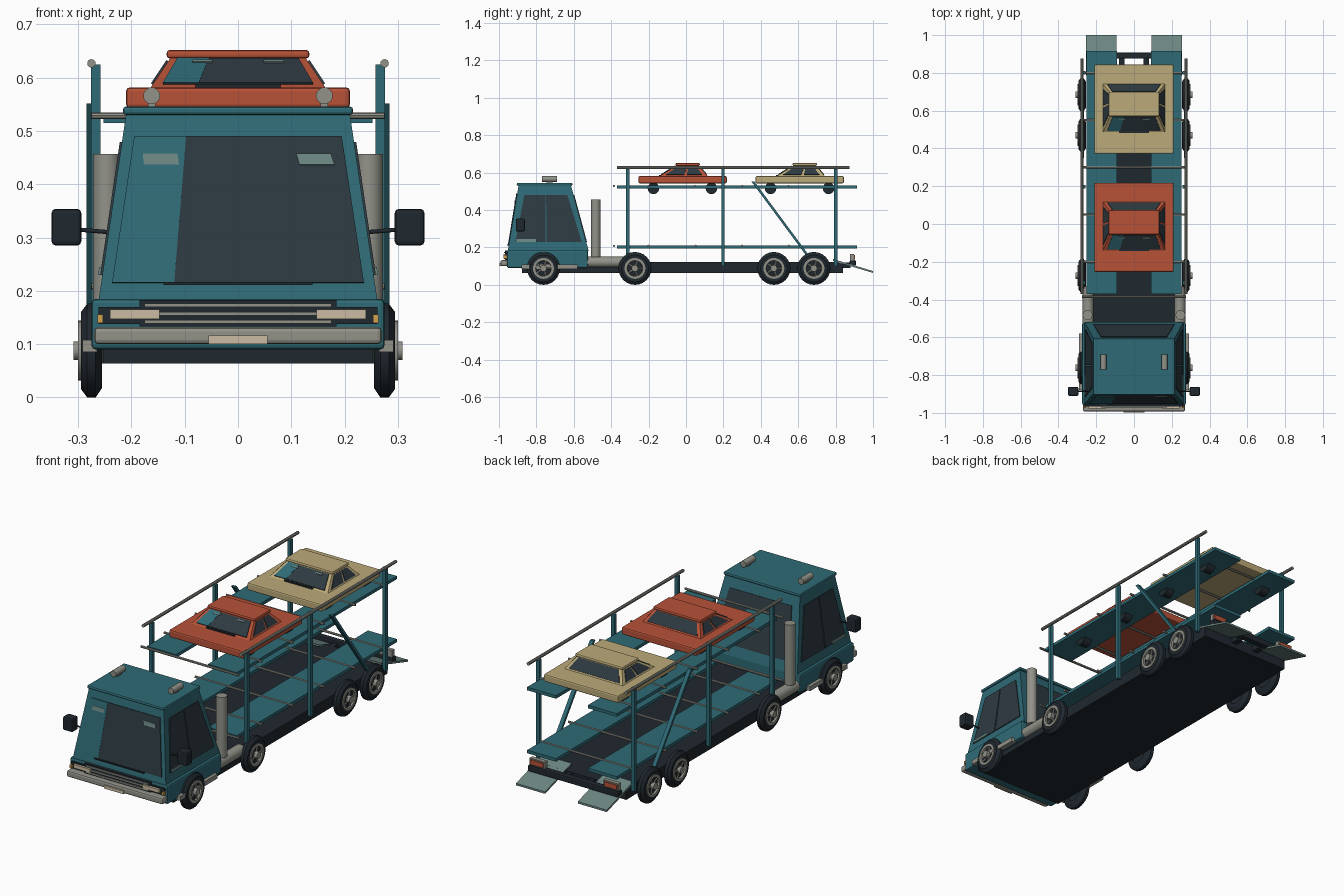
import bpy, bmesh, math
from mathutils import Vector

if "Cube" in bpy.data.objects:
    bpy.data.objects.remove(bpy.data.objects["Cube"], do_unlink=True)


def material(name, r, g, b):
    m = bpy.data.materials.new(name)
    m.use_nodes = True
    m.diffuse_color = (r, g, b, 1)
    m.node_tree.nodes["Principled BSDF"].inputs["Base Color"].default_value = (r, g, b, 1)
    return m


TEAL = material("teal paint", .028, .145, .18)
GLASS = material("dark glass", .026, .042, .052)
RUBBER = material("black rubber", .014, .021, .028)
GREY = material("warm grey metal", .29, .29, .255)
STEEL = material("pale steel", .15, .24, .23)
CREAM = material("cream lamp", .6, .5, .36)
RED = material("red paint", .48, .085, .04)
TAN = material("tan paint", .5, .4, .19)
AMBER = material("amber lamp", .65, .36, .08)


def finish(name, bm, mat, mirror=False, bevel=0, smooth=False):
    bmesh.ops.recalc_face_normals(bm, faces=bm.faces)
    me = bpy.data.meshes.new(name)
    bm.to_mesh(me)
    bm.free()
    me.materials.append(mat)
    ob = bpy.data.objects.new(name, me)
    bpy.context.collection.objects.link(ob)
    if bevel:
        mod = ob.modifiers.new("bevel", "BEVEL")
        mod.width, mod.segments = bevel, 2
    if mirror:
        ob.modifiers.new("mirror", "MIRROR")
    if smooth:
        bpy.ops.object.select_all(action="DESELECT")
        ob.select_set(True)
        bpy.context.view_layer.objects.active = ob
        bpy.ops.object.shade_smooth_by_angle(angle=math.radians(35))
    return ob


def prism(name, mat, low, high, **kw):
    """Solid between two matching loops of points."""
    bm = bmesh.new()
    a = [bm.verts.new(p) for p in low]
    b = [bm.verts.new(p) for p in high]
    bm.faces.new(a)
    bm.faces.new(b)
    for i in range(len(a)):
        j = (i + 1) % len(a)
        bm.faces.new((a[i], a[j], b[j], b[i]))
    return finish(name, bm, mat, **kw)


def box(name, mat, xs, ys, zs, **kw):
    loop = [(xs[0], ys[0]), (xs[1], ys[0]), (xs[1], ys[1]), (xs[0], ys[1])]
    return prism(name, mat, [p + (zs[0],) for p in loop], [p + (zs[1],) for p in loop], **kw)


def rod(name, mat, p, q, r, sides=12, **kw):
    p, q = Vector(p), Vector(q)
    d = (q - p).normalized()
    u = d.orthogonal().normalized()
    v = d.cross(u)
    ring = [r * (u * math.cos(t) + v * math.sin(t))
            for t in (math.tau * i / sides for i in range(sides))]
    return prism(name, mat, [p + o for o in ring], [q + o for o in ring], smooth=True, **kw)


def lathe(name, mat, profile, y, z, sides=24):
    """Spin a closed (x, radius) profile about the axle, on both sides."""
    bm = bmesh.new()
    rings = []
    for i in range(sides):
        t = math.tau * i / sides
        rings.append([bm.verts.new((x, y + r * math.cos(t), z + r * math.sin(t))) for x, r in profile])
    n = len(profile)
    for i in range(sides):
        a, b = rings[i], rings[(i + 1) % sides]
        for k in range(n):
            bm.faces.new((a[k], a[(k + 1) % n], b[(k + 1) % n], b[k]))
    return finish(name, bm, mat, mirror=True, smooth=True)


class Cabin:
    """Tapered cabin; each level is (half width, front y, rear y, z)."""

    def __init__(self, name, mat, low, high):
        self.name, self.levels = name, (low, high)
        loops = [[(-h, a, z), (h, a, z), (h, b, z), (-h, b, z)] for h, a, b, z in self.levels]
        prism(name, mat, *loops)

    def point(self, side, u, v):
        h, a, b, z = (p + (q - p) * v for p, q in zip(*self.levels))
        if side == "front":
            return Vector((h * (2 * u - 1), a, z))
        if side == "rear":
            return Vector((h * (1 - 2 * u), b, z))
        return Vector((h, a + (b - a) * u, z))

    def plate(self, part, mat, side, uv, depth=.004, **kw):
        pts = [self.point(side, u, v) for u, v in uv]
        n = (pts[1] - pts[0]).cross(pts[-1] - pts[0]).normalized()
        prism(self.name + "_" + part, mat, [p - n * .002 for p in pts],
              [p + n * depth for p in pts], **kw)


def quad(u0, u1, v0, v1, t0=None, t1=None):
    return [(u0, v0), (u1, v0), (u1 if t1 is None else t1, v1), (u0 if t0 is None else t0, v1)]


# Cab shell, roof and windows
box("cab_lower_body", TEAL, (-.275, .275), (-.957, -.524), (.09, .185), bevel=.008)
cab = Cabin("cab", TEAL, (.262, -.953, -.52, .18), (.21, -.895, -.615, .532))
box("cab_roof", TEAL, (-.216, .216), (-.905, -.607), (.53, .546), bevel=.006)
cab.plate("windscreen", GLASS, "front", quad(.04, .96, .1, .88, .05, .95))
cab.plate("windscreen_glare", TEAL, "front", quad(.04, .267, .1, .88, .05, .275), .005)
for u in (.096, .747):
    cab.plate("sun_visor", STEEL, "front", [(u + .01, .727), (u + .157, .727), (u + .147, .785), (u, .785)][:4], .007)
cab.plate("front_side_window", GLASS, "side", quad(.08, .47, .14, .85, .13, .5), mirror=True)
cab.plate("rear_side_window", GLASS, "side", quad(.485, .94, .14, .85, .515, .89), mirror=True)
cab.plate("door_handle", STEEL, "side", quad(.09, .35, .14, .18), .008, mirror=True)
cab.plate("rear_window", GLASS, "rear", quad(.08, .92, .14, .85, .1, .9))
box("wiper", RUBBER, (-.14, .14), (-.957, -.945), (.211, .217))

# Cab fittings
rod("roof_lamp", GREY, (.162, -.77, .566), (.162, -.69, .566), .016, mirror=True)
box("roof_lamp_foot", GREY, (.155, .169), (-.745, -.715), (.543, .56), mirror=True)
box("side_mirror", RUBBER, (.294, .35), (-.91, -.862), (.285, .354), bevel=.008, mirror=True)
rod("mirror_arm", RUBBER, (.24, -.885, .31), (.3, -.885, .315), .004, mirror=True)
box("side_step", GREY, (.265, .292), (-.88, -.58), (.085, .108), mirror=True)

# Front end: grille, lamps and bumper
box("lamp_surround", RUBBER, (-.262, .262), (-.965, -.95), (.138, .17))
box("grille", RUBBER, (-.185, .185), (-.967, -.95), (.133, .183))
for z in (.142, .157, .173):
    box("grille_bar", GREY, (-.175, .175), (-.972, -.96), (z - .003, z + .003))
box("headlamp", CREAM, (.147, .24), (-.977, -.955), (.147, .165), mirror=True)
box("indicator", AMBER, (.253, .264), (-.975, -.95), (.14, .156), mirror=True)
box("front_bumper", GREY, (-.27, .27), (-.992, -.945), (.1, .132), bevel=.008)
box("number_plate", CREAM, (-.055, .055), (-.997, -.99), (.1, .116))

# Chassis, tanks and exhaust stacks
box("chassis", RUBBER, (-.252, .252), (-.877, .84), (.064, .122))
rod("fuel_tank", GREY, (.243, -.53, .122), (.243, -.33, .122), .029, sides=16, mirror=True)
rod("exhaust_stack", GREY, (.246, -.482, .15), (.246, -.482, .457), .026, sides=16, mirror=True)

# Road wheels
tyre = [(.255, .05), (.255, .07), (.267, .088), (.283, .088), (.295, .072), (.295, .052)]
rim = [(.285, .04), (.285, .056), (.3, .056), (.3, .042)]
for y in (-.762, -.273, .47, .684):
    lathe("tyre", RUBBER, tyre, y, .088)
    lathe("wheel_rim", GREY, rim, y, .088)
    rod("wheel_disc", RUBBER, (.26, y, .088), (.29, y, .088), .053, sides=24, mirror=True)
    rod("wheel_hub", GREY, (.28, y, .088), (.309, y, .088), .018, mirror=True)
    for k in range(5):
        a = math.tau * k / 5
        c, s = math.cos(a), math.sin(a)
        rod("wheel_spoke", GREY, (.291, y + .015 * c, .088 + .015 * s),
            (.291, y + .045 * c, .088 + .045 * s), .005, sides=6, mirror=True)

# Two decks of paired tracks with crossbars
for level, z in (("lower", .195), ("upper", .515)):
    box(level + "_deck_track", TEAL, (.09, .252), (-.37, .915), (z, z + .016), mirror=True)
    for y in (-.385, -.2, .05, .3, .55, .8):
        rod(level + "_deck_crossbar", GREY, (-.275, y, z + .014), (.275, y, z + .014), .006, sides=8)

# Posts, braces and guard rails
for y in (-.312, .198, .8):
    box("deck_post", TEAL, (.258, .276), (y - .009, y + .009), (.1, .625), mirror=True)
brace = [(.264, .35, .552), (.284, .35, .552), (.284, .366, .552), (.264, .366, .552)]
prism("diagonal_brace", TEAL, brace, [(x, y + .305, .14) for x, y, z in brace], mirror=True)
rod("guard_rail", GREY, (.275, -.37, .627), (.275, .875, .627), .008, sides=10, mirror=True)

# Rear ramps, bumper and tail lamps
ramp = [(.092, .786, .128), (.255, .786, .128), (.255, 1, .064), (.092, 1, .064)]
prism("loading_ramp", STEEL, ramp, [(x, y, z + .01) for x, y, z in ramp], mirror=True)
box("rear_bumper", RUBBER, (-.255, .255), (.875, .908), (.1, .132), bevel=.006)
box("rear_bumper_bracket", RUBBER, (.05, .08), (.82, .88), (.09, .12), mirror=True)
box("tail_lamp_housing", GREY, (.165, .25), (.878, .898), (.13, .166), mirror=True)
box("tail_lamp", RED, (.172, .243), (.895, .904), (.136, .16), mirror=True)


# Cars carried on the upper deck
def car(label, paint, cy):
    box(label + "_body", paint, (-.21, .21), (cy - .236, cy + .236), (.543, .582), bevel=.007)
    cabin = Cabin(label + "_cabin", paint, (.165, cy - .125, cy + .135, .58), (.125, cy - .03, cy + .085, .64))
    box(label + "_roof", paint, (-.134, .134), (cy - .038, cy + .092), (.636, .652), bevel=.006)
    cabin.plate("windscreen", GLASS, "front", quad(.06, .94, .12, .9))
    cabin.plate("windscreen_glare", TEAL, "front", quad(.06, .27, .12, .9, .06, .29), .005)
    for u in (.18, .68):
        cabin.plate("sun_visor", STEEL, "front", quad(u, u + .14, .74, .8), .007)
    cabin.plate("rear_window", GLASS, "rear", quad(.06, .94, .12, .9))
    cabin.plate("front_side_window", GLASS, "side", quad(.1, .5, .12, .85, .14, .5), mirror=True)
    cabin.plate("rear_side_window", GLASS, "side", quad(.56, .9, .12, .85, .56, .86), mirror=True)
    box(label + "_wiper", RUBBER, (-.08, .08), (cy - .126, cy - .116), (.582, .588))
    for y in (cy - .156, cy + .154):
        rod(label + "_wheel", RUBBER, (.15, y, .516), (.195, y, .516), .031, sides=16, mirror=True)


car("front_car", RED, -.018)
car("rear_car", TAN, .608)
